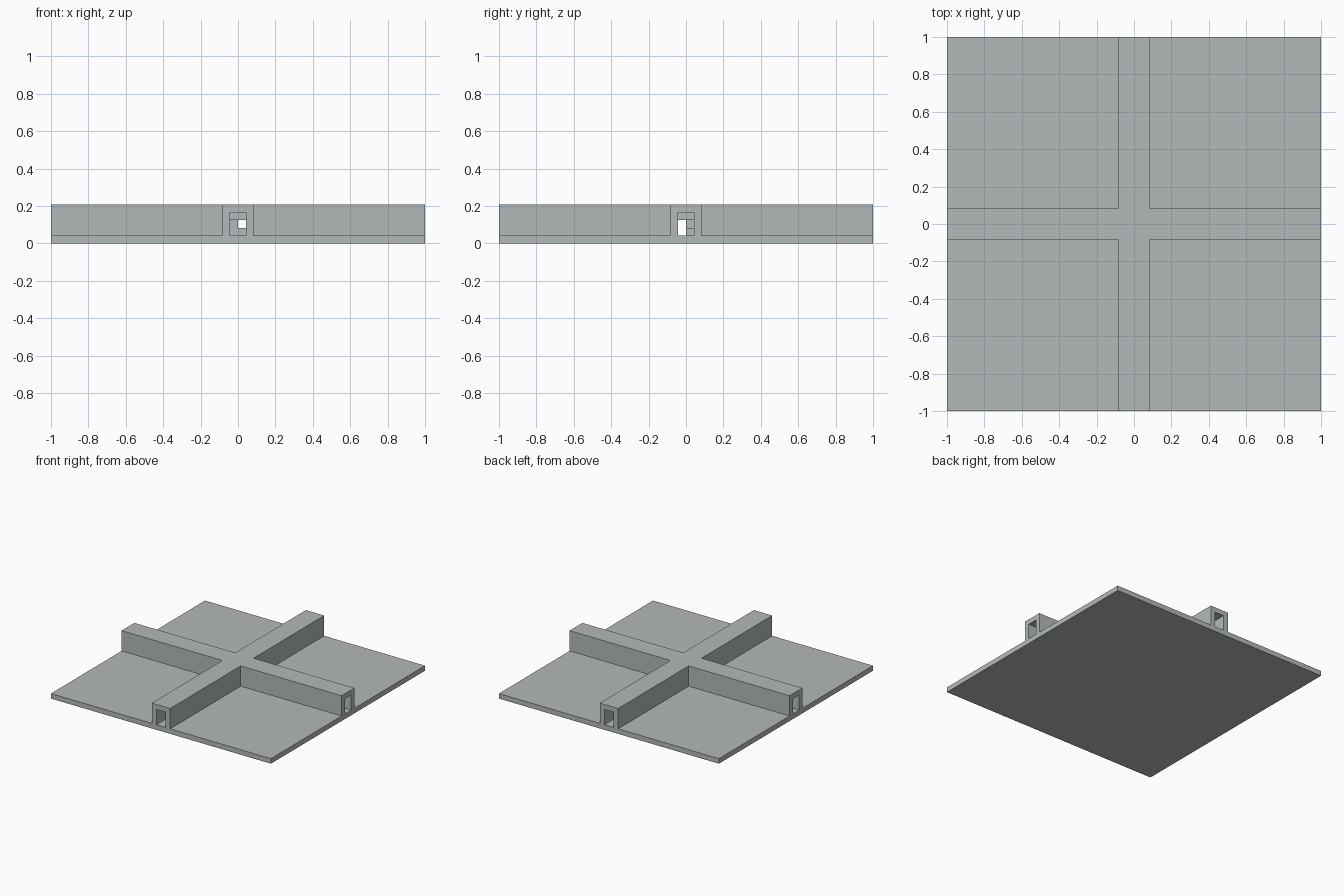
import bpy
import bmesh

U = 1 / 24  # building module

cube = bpy.data.objects.get("Cube")
if cube:
    bpy.data.objects.remove(cube)

# Single stone-grey colour
grey = bpy.data.materials.new("stone grey")
grey.use_nodes = True
colour = (0.45, 0.49, 0.48, 1)
grey.diffuse_color = colour
grey.node_tree.nodes["Principled BSDF"].inputs["Base Color"].default_value = colour


def prism(name, outline, bottom, top):
    """Extrude a flat outline, in modules, from bottom to top."""
    bm = bmesh.new()
    face = bm.faces.new([bm.verts.new((x * U, y * U, bottom * U)) for x, y in outline])
    result = bmesh.ops.extrude_face_region(bm, geom=[face])
    verts = [v for v in result["geom"] if isinstance(v, bmesh.types.BMVert)]
    bmesh.ops.translate(bm, verts=verts, vec=(0, 0, (top - bottom) * U))
    bmesh.ops.recalc_face_normals(bm, faces=bm.faces)
    mesh = bpy.data.meshes.new(name)
    bm.to_mesh(mesh)
    bm.free()
    mesh.materials.append(grey)
    obj = bpy.data.objects.new(name, mesh)
    bpy.context.collection.objects.link(obj)
    return obj


def rect(x0, x1, y0, y1):
    return [(x0, y0), (x1, y0), (x1, y1), (x0, y1)]


def cross(w, r):
    """Plus-shaped outline with half width w and reach r."""
    points, arm = [], [(r, -w), (r, w), (w, w)]
    for _ in range(4):
        points += arm
        arm = [(-y, x) for x, y in arm]
    return points


def combine(target, tool, operation):
    """Apply a boolean and discard the tool."""
    mod = target.modifiers.new("join", 'BOOLEAN')
    mod.operation = operation
    mod.solver = 'EXACT'
    mod.object = tool
    tool.hide_render = True
    bpy.context.view_layer.update()
    graph = bpy.context.evaluated_depsgraph_get()
    mesh = bpy.data.meshes.new_from_object(target.evaluated_get(graph))
    target.modifiers.clear()
    target.data = mesh
    bpy.data.objects.remove(tool)


# Square slab carrying crossed hollow ducts
base = prism("slab_with_ducts", rect(-24, 24, -24, 24), 0, 1)
combine(base, prism("duct_body", cross(2, 24), 0.5, 5), 'UNION')
combine(base, prism("duct_hollow", cross(1, 25), 1, 4), 'DIFFERENCE')

# Stepped blocks inside the junction of the ducts
prism("junction_lintel", rect(-1, 1, -1, 1), 3, 4)
prism("junction_tall_step", rect(-1, 0, 0, 1), 1, 3)
prism("junction_low_step", rect(0, 1, 0, 1), 1, 2)
